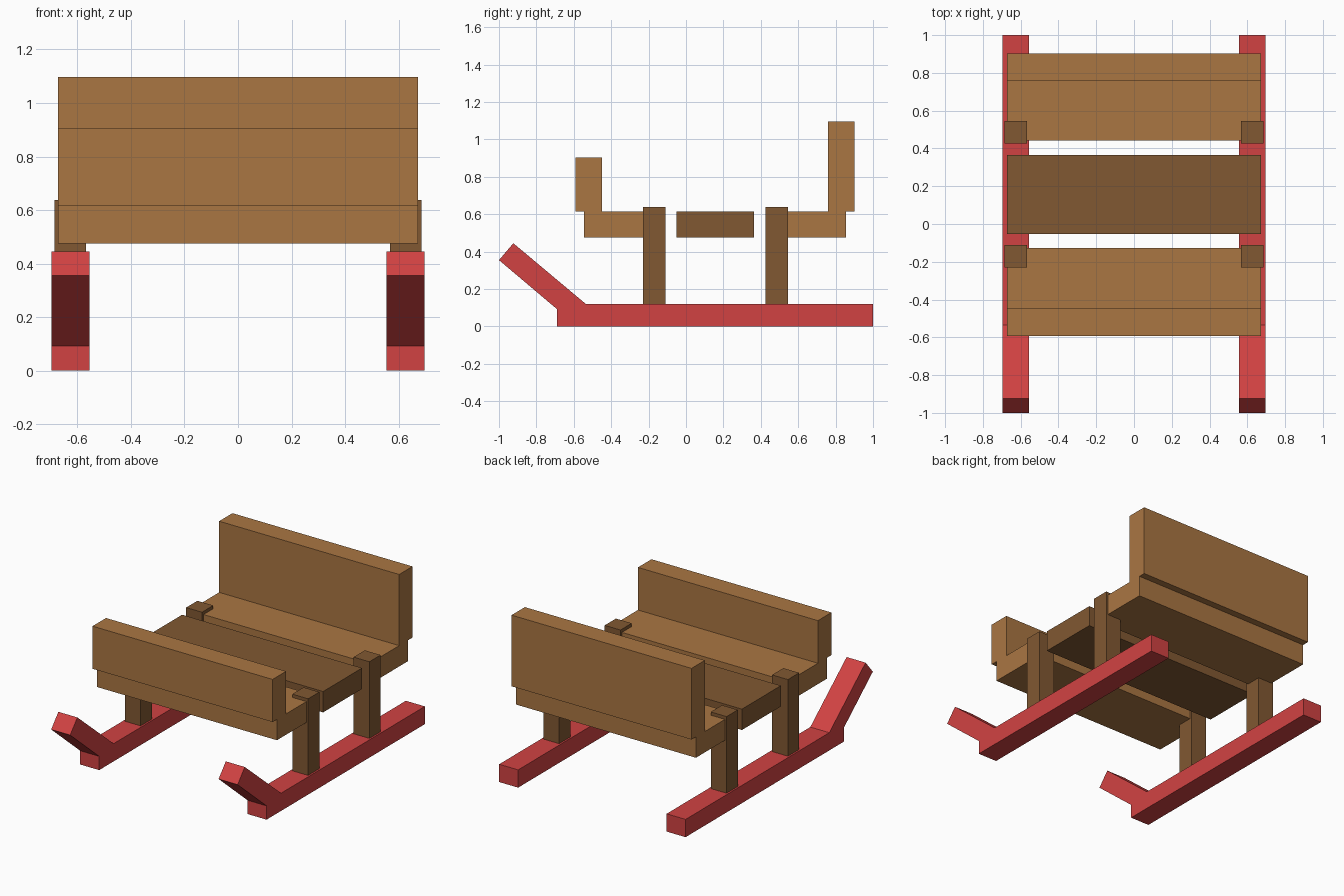
import bpy, bmesh

if "Cube" in bpy.data.objects:
    bpy.data.objects.remove(bpy.data.objects["Cube"])


def material(name, rgb):
    m = bpy.data.materials.new(name)
    m.diffuse_color = (*rgb, 1)
    m.use_nodes = True
    m.node_tree.nodes["Principled BSDF"].inputs["Base Color"].default_value = m.diffuse_color
    return m


LIGHT_WOOD = material("light_wood", (0.40, 0.18, 0.055))
DARK_WOOD = material("dark_wood", (0.22, 0.098, 0.032))
RED = material("red_paint", (0.64, 0.055, 0.055))


def extrude_profile(name, profile, x0, x1, mat, mirrored=False):
    """Extrude a (y, z) outline along x, optionally mirrored to the other side."""
    bm = bmesh.new()
    face = bm.faces.new([bm.verts.new((x0, y, z)) for y, z in profile])
    ext = bmesh.ops.extrude_face_region(bm, geom=[face])
    moved = [v for v in ext["geom"] if isinstance(v, bmesh.types.BMVert)]
    bmesh.ops.translate(bm, verts=moved, vec=(x1 - x0, 0, 0))
    bmesh.ops.recalc_face_normals(bm, faces=bm.faces)
    mesh = bpy.data.meshes.new(name)
    bm.to_mesh(mesh)
    bm.free()
    mesh.materials.append(mat)
    ob = bpy.data.objects.new(name, mesh)
    bpy.context.collection.objects.link(ob)
    if mirrored:
        ob.modifiers.new("mirror", "MIRROR").use_mirror_merge = False
    return ob


def board(name, y0, y1, z0, z1, mat, x0=-0.673, x1=0.673, mirrored=False):
    outline = [(y0, z0), (y1, z0), (y1, z1), (y0, z1)]
    return extrude_profile(name, outline, x0, x1, mat, mirrored)


# Runners with upturned front tips
runner = [(-0.69, 0), (1, 0), (1, 0.12), (-0.535, 0.12),
          (-0.923, 0.445), (-1, 0.355), (-0.69, 0.093)]
extrude_profile("runners", runner, 0.555, 0.697, RED, mirrored=True)

# Posts carrying the seats
for name, y in (("front_posts", -0.17), ("rear_posts", 0.485)):
    board(name, y - 0.06, y + 0.06, 0.12, 0.638, DARK_WOOD, 0.567, 0.685, True)

# Seats and the plank between them
board("front_seat", -0.545, -0.126, 0.475, 0.616, LIGHT_WOOD)
board("middle_plank", -0.052, 0.364, 0.475, 0.616, DARK_WOOD)
board("rear_seat", 0.442, 0.855, 0.475, 0.616, LIGHT_WOOD)

# Upright boards at both ends
board("front_board", -0.592, -0.448, 0.616, 0.904, LIGHT_WOOD)
board("backrest", 0.76, 0.902, 0.616, 1.097, LIGHT_WOOD)
